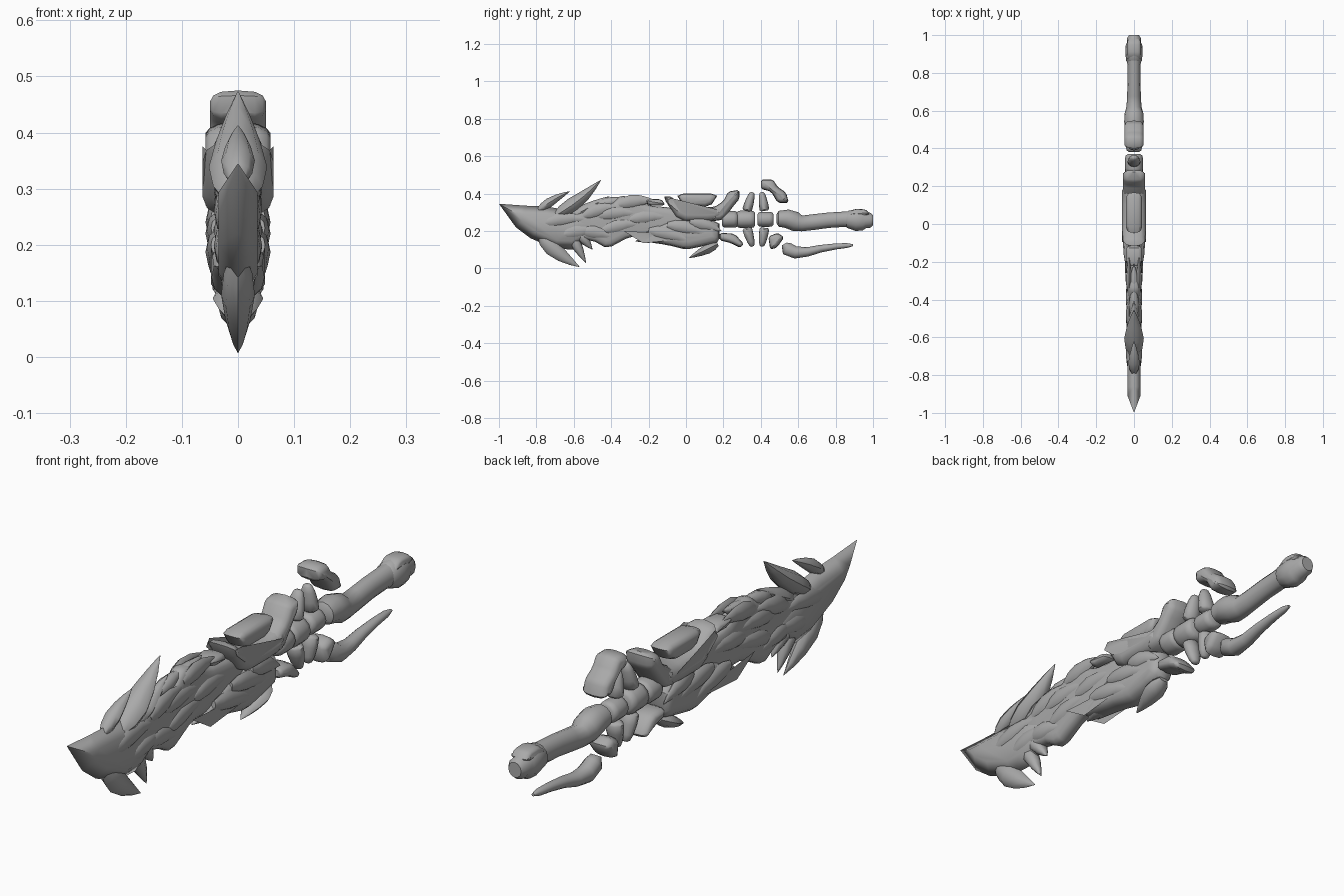
import bpy, bmesh, math
from mathutils import Vector

old = bpy.data.objects.get("Cube")
if old:
    bpy.data.objects.remove(old, do_unlink=True)

bone = bpy.data.materials.new("bone grey")
bone.use_nodes = True
GREY = (0.4, 0.4, 0.4, 1)
bone.diffuse_color = GREY
bone.node_tree.nodes["Principled BSDF"].inputs["Base Color"].default_value = GREY


def finish(name, bm, mirror, angle=40):
    mesh = bpy.data.meshes.new(name)
    bm.to_mesh(mesh)
    bm.free()
    mesh.materials.append(bone)
    ob = bpy.data.objects.new(name, mesh)
    bpy.context.collection.objects.link(ob)
    if mirror:
        ob.modifiers.new("Mirror", 'MIRROR')
    bpy.ops.object.select_all(action='DESELECT')
    ob.select_set(True)
    bpy.context.view_layer.objects.active = ob
    bpy.ops.object.shade_smooth_by_angle(angle=math.radians(angle))
    return ob


def rounded(pts):
    """Cut every corner of a closed outline once."""
    out = []
    for i, p in enumerate(pts):
        a, b = Vector(p), Vector(pts[(i + 1) % len(pts)])
        out += [a.lerp(b, 0.18), a.lerp(b, 0.82)]
    return out


def slab(name, pts, width, inset, sharp=False):
    """Side outline in (y, z), swelling to a half width on both sides."""
    bm = bmesh.new()
    outline = pts if sharp else rounded(pts)
    face = bm.faces.new([bm.verts.new((0, y, z)) for y, z in outline])
    face.normal_update()
    if face.normal.x < 0:
        face.normal_flip()
    steps = [(1, 1)] if sharp else [(0.12, 0.6), (0.33, 0.28), (0.55, 0.12)]
    for t, d in steps:
        bmesh.ops.inset_individual(bm, faces=[face], thickness=t * inset,
                                   depth=d * width, use_even_offset=True)
    return finish(name, bm, True)


def loft(name, path, x=0.0, sides=12, mirror=False):
    """Oval rings along a side path of (y, z, half height, half width)."""
    bm = bmesh.new()
    rings = []
    for i, (y, z, h, w) in enumerate(path):
        a, b = path[max(i - 1, 0)], path[min(i + 1, len(path) - 1)]
        t = Vector((0, b[0] - a[0], b[1] - a[1])).normalized()
        up = Vector((0, -t.z, t.y))
        rings.append([bm.verts.new(Vector((x, y, z)) + up * h * math.sin(k * math.tau / sides)
                      + Vector((w * math.cos(k * math.tau / sides), 0, 0)))
                      for k in range(sides)])
    for r, s in zip(rings, rings[1:]):
        for k in range(sides):
            n = (k + 1) % sides
            bm.faces.new((r[k], r[n], s[n], s[k]))
    bm.faces.new(rings[0][::-1])
    bm.faces.new(rings[-1])
    bmesh.ops.recalc_face_normals(bm, faces=bm.faces[:])
    return finish(name, bm, mirror, 50)


def spike(name, base, tip, h, w, x=0.0, bend=0.0, mirror=False, sides=8):
    """Tapered horn that is widest a third of the way along."""
    a, b = Vector(base), Vector(tip)
    side = Vector((-(b - a).y, (b - a).x)) * bend
    path = []
    for t, s in ((0, 0.45), (0.15, 0.85), (0.35, 1), (0.6, 0.75), (0.82, 0.4), (1, 0.03)):
        p = a.lerp(b, t) + side * math.sin(t * math.pi)
        path.append((p.x, p.y, h * s, w * s))
    return loft(name, path, x, sides, mirror)


# Pointed blade head with its barbs
slab("blade_head", [(-1, .345), (-.86, .335), (-.74, .33), (-.58, .3), (-.46, .25), (-.5, .16),
                    (-.6, .1), (-.7, .105), (-.83, .16), (-.91, .22)], .035, .045, True)
spike("lower_barb", (-.78, .18), (-.57, .008), .045, .03, bend=-.05)
spike("rear_barb", (-.62, .19), (-.535, .03), .03, .03)
spike("small_barb", (-.58, .2), (-.5, .1), .03, .035)
spike("tall_horn", (-.7, .28), (-.455, .472), .04, .052, bend=-.04)
spike("short_horn", (-.79, .31), (-.62, .412), .025, .03, bend=.03)
spike("back_horn", (-.62, .27), (-.41, .385), .03, .035)

# Ridged middle of the blade
slab("blade_middle", [(-.66, .28), (-.54, .32), (-.46, .34), (-.4, .345), (-.35, .39), (-.27, .375),
                      (-.2, .335), (-.08, .325), (0, .29), (0, .2), (-.2, .17), (-.3, .17),
                      (-.42, .105), (-.5, .15), (-.62, .15)], .033, .035)
flakes = [(-.76, .24, -.5, .26), (-.66, .18, -.45, .2), (-.55, .28, -.34, .33), (-.56, .2, -.37, .16),
          (-.47, .28, -.24, .29), (-.45, .2, -.22, .24), (-.36, .34, -.16, .36), (-.3, .26, -.08, .27)]
for y0, z0, y1, z1 in flakes:
    spike("blade_flake", (y0, z0), (y1, z1), .036, .016, x=.027, bend=.06, mirror=True)
for y, z in ((-.5, .33), (-.41, .365), (-.31, .37)):
    spike("ridge_bump", (y - .08, z - .03), (y + .1, z + .01), .03, .028)

# Lower sheath with its overlapping folds
slab("lower_sheath", [(-.27, .15), (-.22, .2), (-.08, .26), (.18, .26), (.18, .14), (.1, .12),
                      (0, .1), (-.1, .125)], .048, .04)
for y0, z0, y1, z1 in ((-.2, .2, .06, .13), (-.1, .23, .15, .17), (.02, .25, .19, .2)):
    spike("sheath_fold", (y0, z0), (y1, z1), .036, .018, x=.04, bend=.05, mirror=True)
spike("sheath_fin", (.17, .13), (.015, .055), .026, .045)
spike("sheath_front_fin", (-.12, .18), (-.27, .145), .03, .04)

# Upper armour block and plates
slab("upper_block", [(-.125, .385), (-.08, .385), (-.02, .33), (.13, .325), (.2, .345), (.2, .27),
                     (.15, .25), (-.04, .25)], .063, .035)
slab("top_plate", [(-.055, .4), (.175, .4), (.13, .33), (-.01, .33)], .042, .02)
slab("front_cap", [(-.225, .37), (-.13, .37), (-.11, .335), (-.2, .335)], .04, .012)
slab("rear_shoulder", [(.2, .36), (.225, .41), (.285, .42), (.285, .37), (.255, .335), (.2, .26),
                       (.13, .25), (.14, .32)], .058, .022)

# Spine joints
for y, z, length, h, w in ((.235, .262, .085, .045, .05), (.32, .262, .1, .047, .048), (.425, .262, .085, .04, .042)):
    loft("spine_joint", [(y + length * t, z, h * s, w * s) for t, s in
         ((-.5, .7), (-.42, .92), (-.25, 1), (.25, 1), (.42, .92), (.5, .7))])

# Paired ribs above and below the spine
for s in (1, -1):
    for y, lean in ((.325, .03), (.42, -.015)):
        loft("rib", [(y + lean * t, .262 + s * (.045 + .1 * t), .026 * r, .034 * r) for t, r in
             ((0, .7), (.08, 1), (.4, .95), (.75, .75), (.95, .5), (1, .25))])
slab("lower_knuckle", [(.18, .19), (.26, .185), (.31, .13), (.29, .11), (.24, .135), (.18, .15)], .048, .016)

# Guard pieces
slab("guard_horn", [(.4, .475), (.465, .475), (.49, .435), (.535, .405), (.55, .35), (.49, .35),
                    (.455, .41), (.4, .425)], .05, .02)
slab("guard_knuckle", [(.44, .17), (.49, .19), (.525, .165), (.485, .11), (.45, .1)], .045, .02)
loft("finger_hook", [(.525, .13, .015, .02), (.54, .105, .036, .032), (.585, .085, .033, .034),
                     (.65, .088, .025, .028), (.72, .105, .02, .023), (.8, .117, .016, .018),
                     (.86, .122, .013, .014), (.893, .124, .005, .006)])

# Handle with its pommel
loft("handle", [(.485, .265, .025, .025), (.495, .265, .042, .045), (.54, .265, .05, .052),
                (.585, .25, .052, .05), (.62, .24, .042, .04), (.68, .247, .042, .036),
                (.76, .257, .041, .035), (.84, .262, .041, .035), (.875, .262, .044, .038)])
loft("pommel", [(.85, .262, .03, .03), (.865, .262, .046, .042), (.91, .258, .058, .046),
                (.945, .257, .055, .044), (.96, .257, .043, .038), (.985, .257, .04, .036),
                (1, .257, .028, .026)])
slab("pommel_crest", [(.86, .29), (.9, .318), (.96, .315), (.985, .29), (.95, .275), (.88, .275)], .035, .012)
